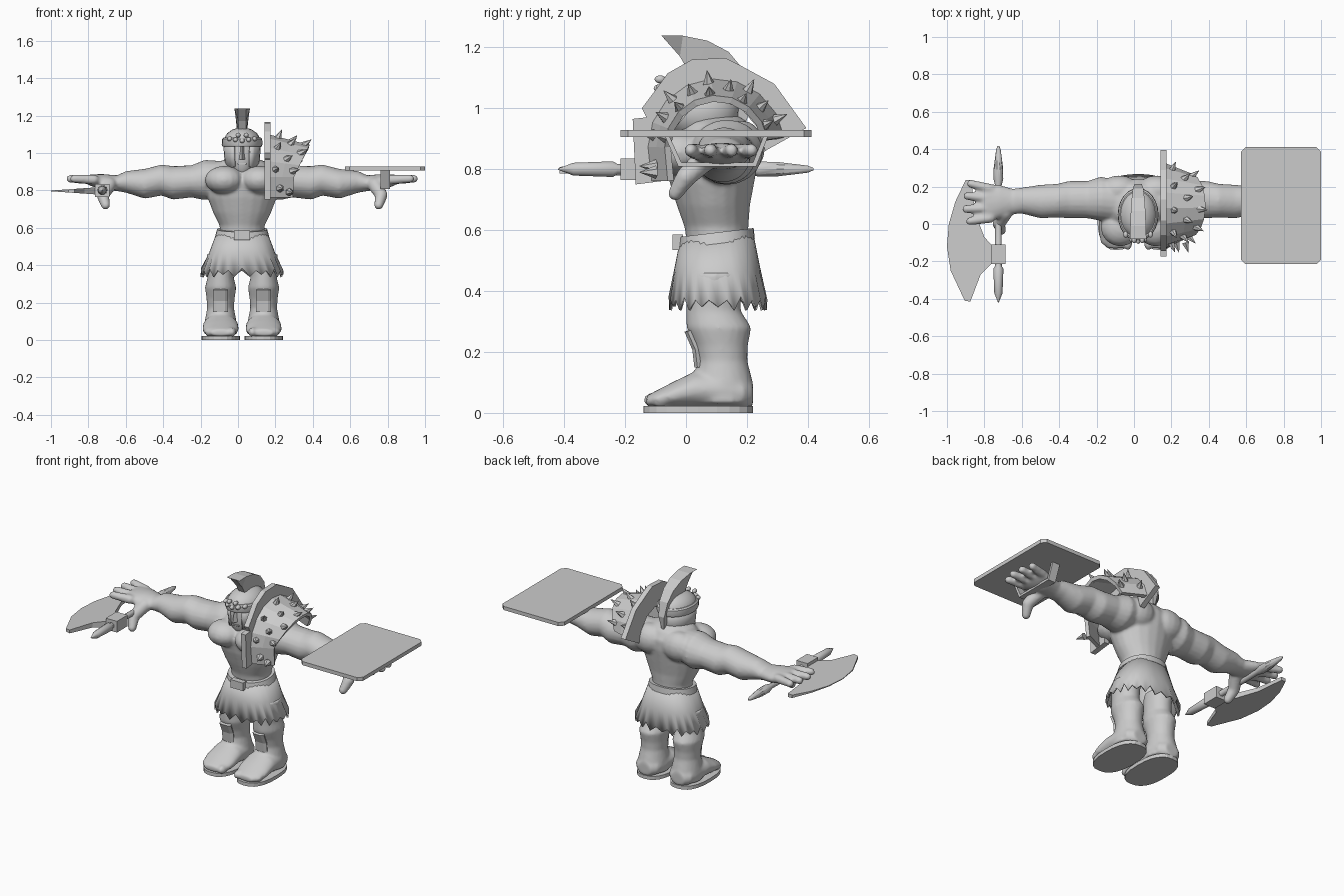
import bpy, bmesh
from math import sin, cos, pi, radians
from mathutils import Vector, Matrix

if "Cube" in bpy.data.objects:
    bpy.data.objects.remove(bpy.data.objects["Cube"])

GREY = (0.6, 0.6, 0.6, 1)
mat = bpy.data.materials.new("plain grey")
mat.use_nodes = True
mat.diffuse_color = GREY
mat.node_tree.nodes["Principled BSDF"].inputs["Base Color"].default_value = GREY
CX = 0.022  # the figure stands slightly off centre


def finish(name, bm, x=0.0, smooth=None):
    bmesh.ops.recalc_face_normals(bm, faces=bm.faces)
    me = bpy.data.meshes.new(name)
    bm.to_mesh(me)
    bm.free()
    me.materials.append(mat)
    ob = bpy.data.objects.new(name, me)
    bpy.context.collection.objects.link(ob)
    ob.location.x = x
    if smooth:
        bpy.ops.object.select_all(action='DESELECT')
        ob.select_set(True)
        bpy.context.view_layer.objects.active = ob
        bpy.ops.object.shade_smooth_by_angle(angle=radians(smooth))
    return ob


def skin(bm, rows, closed=True, caps=True):
    """Bridge rows of points into a surface."""
    vs = [[bm.verts.new(p) for p in r] for r in rows]
    n = len(vs[0])
    for a, b in zip(vs, vs[1:]):
        for i in range(n if closed else n - 1):
            j = (i + 1) % n
            bm.faces.new((a[i], a[j], b[j], b[i]))
    if caps:
        bm.faces.new(vs[0])
        bm.faces.new(vs[-1])


def ring(c, u, v, n=20, power=1.0):
    def f(t):
        return abs(t) ** power * (1 if t > 0 else -1)
    return [Vector(c) + Vector(u) * f(cos(2 * pi * i / n)) + Vector(v) * f(sin(2 * pi * i / n))
            for i in range(n)]


def capsule(bm, a, b, r0, r1):
    a, b = Vector(a), Vector(b)
    q = (b - a).to_track_quat('Z', 'Y')
    ends = [(-.9, .4), (-.5, .87), (0, 1)]
    stations = [(a, t, r0 * k, r0) for t, k in ends] + [(b, -t, r1 * k, r1) for t, k in reversed(ends)]
    skin(bm, [ring(c + q @ Vector((0, 0, t * s)), q @ Vector((r, 0, 0)), q @ Vector((0, r, 0)), 12)
              for c, t, r, s in stations])


def ellipsoid(bm, c, size):
    m = Matrix.Translation(c) @ Matrix.Diagonal((*size, 1))
    bmesh.ops.create_uvsphere(bm, u_segments=16, v_segments=10, radius=1, matrix=m)


def z_rings(rows, n=20, power=1.0, cx=0.0):
    return [ring((cx, y, z), (rx, 0, 0), (0, ry, 0), n, power) for z, y, rx, ry in rows]


def prism(name, pts, axis, lo, hi):
    bm = bmesh.new()
    skin(bm, [[(h, a, b) if axis == 'x' else (a, b, h) for a, b in pts] for h in (lo, hi)])
    return finish(name, bm)


def box(name, lo, hi, x=0.0):
    ob = prism(name, [(lo[0], lo[1]), (hi[0], lo[1]), (hi[0], hi[1]), (lo[0], hi[1])], 'z', lo[2], hi[2])
    ob.location.x = x
    return ob


def solidify(ob, t, offset=-1):
    m = ob.modifiers.new("thickness", 'SOLIDIFY')
    m.thickness, m.offset = t, offset


# Muscular body: torso, arms, hands, legs and feet fused into one skin
bm = bmesh.new()
skin(bm, z_rings([(.54, .105, .12, .10), (.61, .10, .12, .105), (.68, .09, .155, .12),
                  (.76, .085, .185, .14), (.84, .085, .195, .155), (.90, .10, .185, .14),
                  (.95, .10, .13, .11), (.975, .09, .07, .08)]))
capsule(bm, (0, .07, .92), (0, .045, 1.0), .07, .065)
ARM = [(.08, .12, .87, .11, .085), (.20, .135, .855, .118, .108), (.27, .13, .848, .10, .086),
       (.37, .13, .84, .10, .09), (.43, .125, .855, .09, .083), (.52, .12, .835, .09, .08),
       (.62, .125, .845, .07, .058), (.67, .12, .838, .068, .042), (.74, .12, .845, .09, .042),
       (.80, .115, .853, .10, .033), (.83, .11, .857, .09, .024)]
LEG = [(.46, .10, .075, .09), (.38, .09, .072, .09), (.335, .09, .07, .09), (.28, .108, .084, .107),
       (.22, .115, .075, .088), (.17, .12, .072, .082), (.10, .12, .085, .10), (.03, .12, .09, .10)]
FOOT = [(-.13, .038, .05, .018), (-.10, .044, .085, .028), (-.04, .058, .098, .045),
        (.03, .075, .095, .062), (.12, .075, .09, .065), (.19, .065, .078, .055), (.22, .06, .045, .04)]
for s in (-1, 1):
    ellipsoid(bm, (s * .095, -.02, .855), (.105, .10, .075))      # chest
    ellipsoid(bm, (s * .10, .18, .87), (.11, .08, .09))           # upper back
    skin(bm, [ring((s * d, y, z), (0, ry, 0), (0, 0, rz)) for d, y, z, ry, rz in ARM])
    for i, (d, y) in enumerate([(.895, .215), (.915, .15), (.92, .08), (.90, .015)]):
        capsule(bm, (s * .79, .188 - i * .052, .857), (s * d, y, .862), .027, .022)
    capsule(bm, (s * .71, .06, .83), (s * .745, .0, .775), .04, .034)
    capsule(bm, (s * .745, .0, .775), (s * .73, -.035, .72), .034, .025)
    skin(bm, z_rings(LEG, cx=s * .115))
    skin(bm, [ring((s * .115, y, z), (rx, 0, 0), (0, 0, rz)) for y, z, rx, rz in FOOT])
    for i in range(4):                                            # toes
        ellipsoid(bm, (s * (.055 + i * .04), -.105 + i * .008, .042), (.023, .035, .026))
body = finish("body", bm, CX)
remesh = body.modifiers.new("fuse", 'REMESH')
remesh.mode, remesh.voxel_size, remesh.use_smooth_shade = 'VOXEL', .009, True
soft = body.modifiers.new("soften", 'SMOOTH')
soft.factor, soft.iterations = .5, 5

# Soles and shin guards
for s, side in ((-1, "right"), (1, "left")):
    bm = bmesh.new()
    skin(bm, z_rings([(0, .04, .103, .18), (.022, .04, .103, .18)], 24, .8, s * .115))
    finish(side + "_sole", bm, CX)
    bm = bmesh.new()
    skin(bm, [[(s * .115 + w, y + abs(w) * .6, z) for w in (-.035, -.02, .02, .035)]
              for z, y in ((.15, .025), (.21, .018), (.27, -.008))], False, False)
    solidify(finish(side + "_shin_guard", bm, CX), .02, 0)

# Ragged kilt, belt and buckle
bm = bmesh.new()
N = 44
rows = z_rings([(.59, .10, .13, .118), (.47, .103, .175, .142), (.35, .105, .222, .162)], N, .85)
for p in rows[0]:
    p.z += (p.y - .1) * .12
for i, p in enumerate(rows[2]):
    p.z += (.022 if i % 2 else -.012) + (.012 if i % 3 == 0 else 0)
skin(bm, rows, True, False)
solidify(finish("kilt", bm, CX, 40), .01)
bm = bmesh.new()
rows = z_rings([(.555, .10, .144, .126), (.592, .10, .134, .122)], 32, .9)
for r in rows:
    for p in r:
        p.z += (p.y - .1) * .12
skin(bm, rows)
finish("belt", bm, CX, 40)
box("buckle", (-.043, -.045, .535), (.043, -.01, .585), CX)

# Head and helmet
bm = bmesh.new()
skin(bm, z_rings([(.895, -.005, .035, .035), (.92, .01, .062, .065), (.97, .03, .08, .09),
                  (1.02, .035, .082, .092), (1.06, .04, .08, .09)]))
finish("head", bm, CX, 50)
bm = bmesh.new()
skin(bm, [[(-w, y, z), (0, y - d, z), (w, y, z)] for z, y, w, d in
          ((.965, -.05, .02, .035), (1.0, -.05, .014, .028), (1.04, -.05, .012, .015))])
finish("nose", bm, CX)
box("mouth", (-.025, -.062, .937), (.025, -.03, .945), CX)
bm = bmesh.new()
skin(bm, z_rings([(1.04, .05, .101, .132), (1.075, .05, .098, .128), (1.105, .055, .08, .108),
                  (1.125, .058, .052, .075), (1.135, .06, .02, .03)]))
finish("helmet_dome", bm, CX, 40)
bm = bmesh.new()
skin(bm, z_rings([(1.035, .05, .105, .138), (1.045, .05, .109, .142), (1.075, .05, .107, .14),
                  (1.082, .05, .099, .13)], 24))
finish("helmet_brow", bm, CX, 30)
bm = bmesh.new()
skin(bm, [[(rx * sin(a), .05 - ry * cos(a), z + .04 * (1 - abs(sin(a / 2))) * (k == 0) - .03 * (k == 0))
           for a in [radians(28 + 304 * i / 20) for i in range(21)]]
          for k, (z, rx, ry) in enumerate([(.925, .09, .115), (.98, .096, .122), (1.05, .101, .13)])], False, False)
solidify(finish("helmet_guards", bm, CX, 40), .012)
bm = bmesh.new()
for a, z in [(-40, 1.075), (-20, 1.07), (0, 1.065), (20, 1.07), (40, 1.075), (-12, 1.095), (12, 1.095)]:
    t = radians(a)
    ellipsoid(bm, (.103 * sin(t), .05 - .138 * cos(t), z), (.013, .018, .013))
finish("helmet_studs", bm, CX, 60)

# Fanned crest: outer edge, inner edge and half width at each station
bm = bmesh.new()
CREST = [(-.08, 1.238, -.075, 1.232, .044), (-.01, 1.238, -.02, 1.17, .042), (.07, 1.222, .02, 1.10, .039),
         (.14, 1.185, .08, 1.10, .034), (.19, 1.125, .13, 1.06, .028), (.213, 1.04, .16, 1.0, .02),
         (.20, .96, .175, .96, .008)]
skin(bm, [[(-w, y, z), (w, y, z), (w * .5, v, u), (-w * .5, v, u)] for y, z, v, u, w in CREST])
finish("crest", bm, CX)

# Neck plate beside the left shoulder
prism("neck_plate", [(-.165, .75), (-.175, .965), (-.13, .97), (-.145, 1.0), (-.1, 1.06), (-.06, 1.115),
                     (.02, 1.16), (.13, 1.165), (.17, 1.145), (.29, 1.08), (.395, .935), (.26, .86),
                     (.24, .93), (.18, 1.0), (.1, 1.03), (.02, 1.0), (-.04, .93), (-.045, .765)], 'x', .143, .175)


# Spiked shoulder guard arching over the arm
def arch(deg, f):
    """Point on the guard; f runs from the neck plate to the outer rim."""
    t = radians(deg)
    r = .215 - .055 * f
    x = .17 + f * (.125 + .085 * max(0, cos(t)))
    return Vector((x, .1 - r * sin(t), .872 + r * cos(t)))


bm = bmesh.new()
angles = [-82 + 172 * i / 8 for i in range(9)]
rows = [[arch(a, f) for a in angles] for f in (0, .5, 1)]
for r in rows:
    r.append(r[-1] + Vector((-.005, .01, -.11)))
skin(bm, rows, False, False)
solidify(finish("shoulder_guard", bm), .022, 0)
bm = bmesh.new()
spots = [(a, f) for f, start in ((.2, -65), (.53, -48), (.85, -65)) for a in range(start, 95, 36)]
spots = [(arch(a, f), arch(a, f) - Vector((.12, .1, .872))) for a, f in spots]
spots += [(Vector((x, -.1, z)), Vector((.3, -1, 0))) for x, z in ((.225, .81), (.275, .79))]
for p, d in spots:
    d.normalize()
    m = Matrix.Translation(p + d * .027) @ d.to_track_quat('Z', 'Y').to_matrix().to_4x4()
    bmesh.ops.create_cone(bm, cap_ends=True, segments=6, radius1=.022, radius2=.001, depth=.056, matrix=m)
finish("shoulder_spikes", bm)

# Shield and its grip on the left hand
C = .025
prism("shield", [(.572 + C, -.215), (1 - C, -.215), (1, -.215 + C), (1, .412 - C), (1 - C, .412),
                 (.572 + C, .412), (.572, .412 - C), (.572, -.215 + C)], 'z', .905, .928)
prism("shield_grip", [(-.07, .91), (-.025, .808), (.23, .808), (.27, .91), (.255, .91), (.22, .822),
                      (-.015, .822), (-.055, .91)], 'x', .762, .812)

# Axe lying across the right hand
bm = bmesh.new()
skin(bm, [ring((-.725, y, .80), (r, 0, 0), (0, 0, r), 10) for y, r in
          [(-.42, .002), (-.37, .022), (-.24, .027), (-.225, .018), (.2, .016), (.24, .026),
           (.30, .025), (.40, .012), (.418, .004)]])
finish("axe_handle", bm, 0, 35)
box("axe_collar", (-.765, -.215, .765), (-.688, -.11, .835))
blade = prism("axe_blade", [(-.755, -.12), (-.80, -.07), (-.85, .06), (-.87, .235), (-.90, .235), (-.955, .12),
                            (-.99, 0), (-1, -.12), (-.98, -.25), (-.905, -.41), (-.875, -.415),
                            (-.82, -.27), (-.755, -.205)], 'z', -1, 1)
for v in blade.data.vertices:
    v.co.z = .797 + v.co.z * (.002 + .07 * (v.co.x + 1))
